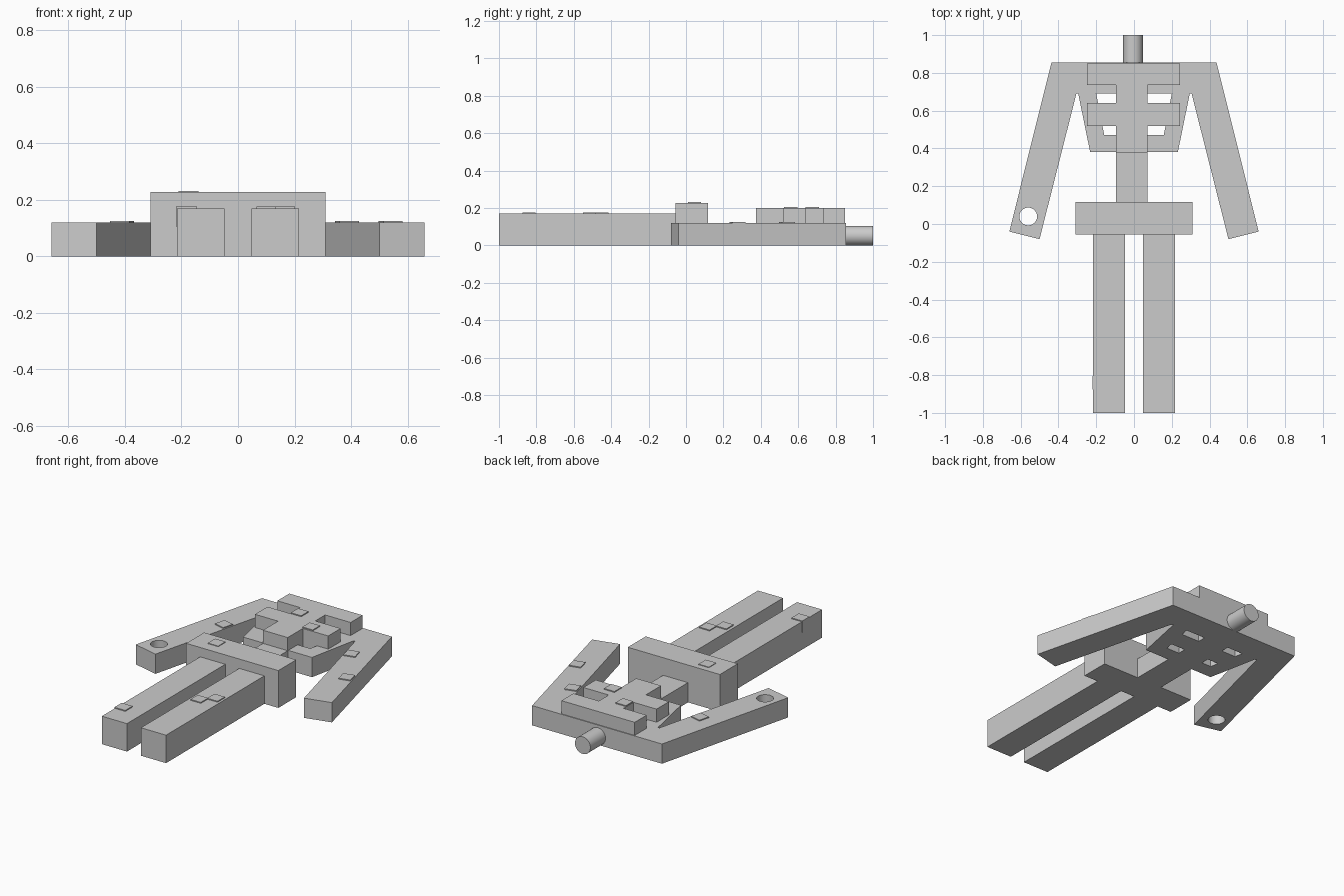
import bpy, bmesh, math

cube = bpy.data.objects.get("Cube")
if cube:
    bpy.data.objects.remove(cube, do_unlink=True)

grey = bpy.data.materials.new("light grey")
grey.use_nodes = True
COLOR = (0.6, 0.6, 0.6, 1.0)
grey.diffuse_color = COLOR
grey.node_tree.nodes["Principled BSDF"].inputs["Base Color"].default_value = COLOR


def finish(name, bm):
    bmesh.ops.recalc_face_normals(bm, faces=bm.faces)
    me = bpy.data.meshes.new(name)
    bm.to_mesh(me)
    bm.free()
    me.materials.append(grey)
    ob = bpy.data.objects.new(name, me)
    bpy.context.scene.collection.objects.link(ob)
    return ob


def slab(name, outline, top, bottom=0.0):
    """Extrude a flat outline from bottom to top."""
    bm = bmesh.new()
    face = bm.faces.new([bm.verts.new((x, y, bottom)) for x, y in outline])
    new = bmesh.ops.extrude_face_region(bm, geom=[face])["geom"]
    verts = [v for v in new if isinstance(v, bmesh.types.BMVert)]
    bmesh.ops.translate(bm, verts=verts, vec=(0, 0, top - bottom))
    return finish(name, bm)


def box(name, x0, x1, y0, y1, top, bottom=0.0):
    return slab(name, [(x0, y0), (x1, y0), (x1, y1), (x0, y1)], top, bottom)


def cylinder(name, radius, depth, loc, rot=(0, 0, 0)):
    bpy.ops.mesh.primitive_cylinder_add(vertices=48, radius=radius, depth=depth,
                                        location=loc, rotation=rot)
    ob = bpy.context.object
    ob.name = name
    ob.data.materials.append(grey)
    bpy.ops.object.shade_smooth_by_angle()
    return ob


def patch(name, x, y, z, turn=0.0, size=0.07):
    """Thin square tile lying on a surface."""
    h = size / 2
    ob = box(name, -h, h, -h, h, 0.006)
    ob.location = (x, y, z)
    ob.rotation_euler.z = math.radians(turn)


# Shoulders and both arms as one plate
half = [(0.305, 0.69), (0.50, -0.08), (0.66, -0.04), (0.437, 0.855)]
arms = slab("shoulders_and_arms", half + [(-x, y) for x, y in reversed(half)], 0.12)

# Round grip hole through the right hand
cutter = cylinder("hand_hole_cutter", 0.047, 0.5, (-0.56, 0.04, 0.06))
cutter.hide_render = True
mod = arms.modifiers.new("hand_hole", 'BOOLEAN')
mod.operation = 'DIFFERENCE'
mod.solver = 'EXACT'
mod.object = cutter
bpy.context.view_layer.objects.active = arms
bpy.ops.object.modifier_apply(modifier=mod.name)
bpy.data.objects.remove(cutter, do_unlink=True)

# Tapered ribs, legs
for side, s in (("left", 1), ("right", -1)):
    slab(side + "_rib", [(s * x, y) for x, y in
                         [(0.295, 0.69), (0.232, 0.38), (0.14, 0.38), (0.2, 0.69)]], 0.12)
    x0, x1 = sorted((s * 0.047, s * 0.216))
    box(side + "_leg", x0, x1, -1.0, -0.05, 0.17)

# Torso
box("waist_plate", -0.16, 0.16, 0.38, 0.47, 0.12)
box("lower_spine", -0.095, 0.072, 0.1, 0.39, 0.12)
box("upper_spine", -0.095, 0.072, 0.375, 0.85, 0.2)
box("upper_chest_bar", -0.25, 0.243, 0.735, 0.85, 0.2)
box("lower_chest_bar", -0.25, 0.243, 0.52, 0.64, 0.2)
box("pelvis", -0.31, 0.31, -0.055, 0.117, 0.227)

# Neck peg
cylinder("neck_peg", 0.052, 0.16, (-0.005, 0.92, 0.052), (math.pi / 2, 0, 0))

# Surface tiles
patch("left_shin_tile", 0.1, -0.515, 0.17)
patch("left_knee_tile", 0.167, -0.45, 0.17)
patch("right_foot_tile", -0.181, -0.84, 0.17)
patch("pelvis_tile", -0.175, 0.045, 0.225)
patch("left_upper_arm_tile", 0.385, 0.54, 0.12, 14)
patch("left_forearm_tile", 0.54, 0.275, 0.12, 14)
patch("right_arm_tile", -0.41, 0.45, 0.12, -14)
patch("spine_tile", -0.058, 0.675, 0.2)
patch("chest_tile", 0.1, 0.56, 0.2)
box("right_foot_side_tile", -0.219, -0.214, -0.875, -0.805, 0.176, 0.105)
